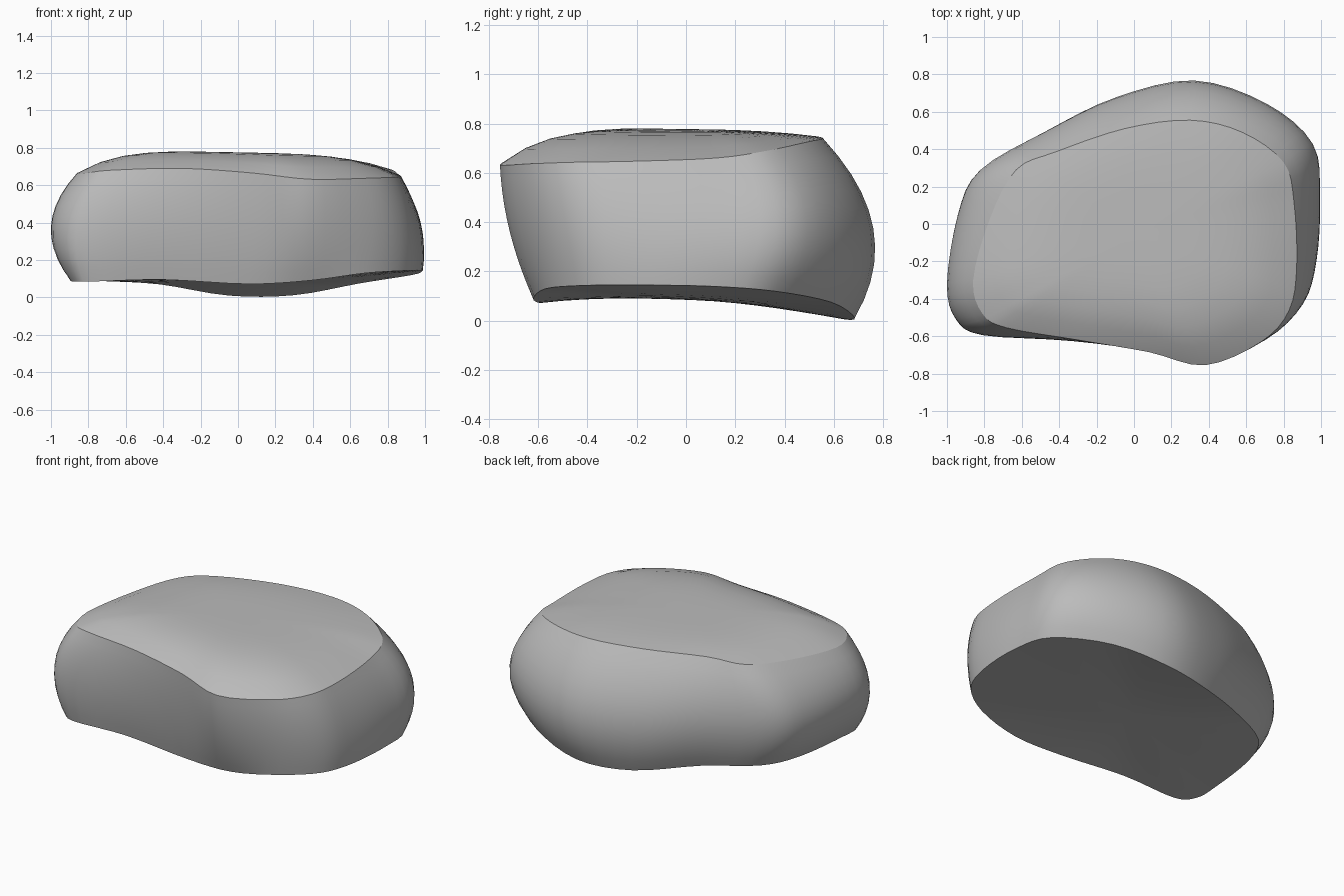
import bpy
import bmesh
import math
from mathutils import Vector

default_cube = bpy.data.objects.get("Cube")
if default_cube:
    bpy.data.objects.remove(default_cube, do_unlink=True)

# Control outlines, counter-clockwise from the -x end
TOP_RIM = [(-.86, -.30, .665), (-.81, -.48, .665), (-.68, -.555, .68), (-.3, -.62, .69),
           (.08, -.685, .665), (.38, -.755, .632), (.68, -.63, .637), (.83, -.46, .643),
           (.87, -.22, .647), (.855, .12, .66), (.8, .33, .69), (.58, .49, .725),
           (.3, .555, .74), (-.05, .51, .75), (-.42, .385, .75), (-.63, .29, .72),
           (-.77, .03, .69)]
WAIST = [(-1, -.32), (-.95, -.51), (-.8, -.595), (-.35, -.62), (.08, -.655), (.38, -.715),
         (.72, -.6), (.9, -.43), (.96, -.2), (.975, .15), (.945, .43), (.7, .64),
         (.32, .76), (-.1, .67), (-.48, .49), (-.82, .29), (-.94, .05)]
BOTTOM_RIM = [(-.89, -.33, .09), (-.88, -.48, .085), (-.78, -.565, .085), (-.4, -.57, .095),
              (.05, -.59, .072), (.38, -.62, .09), (.68, -.57, .13), (.89, -.42, .143),
              (.97, -.2, .145), (.985, .1, .14), (.93, .36, .12), (.65, .59, .075),
              (.3, .685, .012), (-.05, .62, .01), (-.42, .44, .07), (-.72, .27, .087),
              (-.84, .04, .09)]
STEPS = 4
WALL_ROWS = 10
CAP_RINGS = 7


def closed_curve(points):
    """Smooth closed curve through the points."""
    points = [Vector(p) for p in points]
    count = len(points)
    result = []
    for i in range(count):
        a, b, c, d = (points[(i + k) % count] for k in (-1, 0, 1, 2))
        for step in range(STEPS):
            t = step / STEPS
            result.append(b + (c - a) * (t / 2)
                          + (a * 2 - b * 5 + c * 4 - d) * (t * t / 2)
                          + (b * 3 - a - c * 3 + d) * (t ** 3 / 2))
    return result


def add_ring(bm, points):
    return [bm.verts.new(p) for p in points]


def bridge(bm, lower, upper):
    count = len(lower)
    for i in range(count):
        j = (i + 1) % count
        bm.faces.new((lower[i], lower[j], upper[j], upper[i]))


def add_cap(bm, rim, centre, height, power, facing_up):
    """Domed face made of shrinking rings inside a rim."""
    outer = rim
    for k in range(1, CAP_RINGS):
        s = 1 - k / CAP_RINGS
        points = []
        for v in rim:
            p = centre.lerp(v.co, s)
            blend = 1 - s ** power
            p.z = v.co.z + (height(p) - v.co.z) * blend
            points.append(p)
        inner = add_ring(bm, points)
        bridge(bm, *((outer, inner) if facing_up else (inner, outer)))
        outer = inner
    tip = bm.verts.new((centre.x, centre.y, height(centre)))
    for i in range(len(outer)):
        a, b = outer[i], outer[(i + 1) % len(outer)]
        bm.faces.new((a, b, tip) if facing_up else (b, a, tip))


def material(name, colour):
    mat = bpy.data.materials.new(name)
    mat.use_nodes = True
    mat.diffuse_color = colour
    mat.node_tree.nodes["Principled BSDF"].inputs["Base Color"].default_value = colour
    return mat


# Bulging side wall
bm = bmesh.new()
top = closed_curve(TOP_RIM)
bottom = closed_curve(BOTTOM_RIM)
waist = closed_curve([(x, y, (t[2] + b[2]) / 2)
                      for (x, y), t, b in zip(WAIST, TOP_RIM, BOTTOM_RIM)])
rows = []
for r in range(WALL_ROWS + 1):
    t = r / WALL_ROWS
    low, mid, high = (1 - t) * (1 - 2 * t), 4 * t * (1 - t), t * (2 * t - 1)
    rows.append(add_ring(bm, [b * low + w * mid + a * high
                              for b, w, a in zip(bottom, waist, top)]))
for lower, upper in zip(rows, rows[1:]):
    bridge(bm, lower, upper)

# Gently domed top and nearly flat underside
add_cap(bm, rows[-1], Vector((0, -.05, 0)), lambda p: .774 - .02 * p.x - .01 * p.y, 4, True)
add_cap(bm, rows[0], Vector((.05, .03, 0)), lambda p: .085 - .04 * p.y, 2, False)

# Crisp rims between the wall and the two faces
for ring in (rows[0], rows[-1]):
    for i, v in enumerate(ring):
        bm.edges.get((v, ring[(i + 1) % len(ring)])).smooth = False
for face in bm.faces:
    face.smooth = True

mesh = bpy.data.meshes.new("stone")
bm.to_mesh(mesh)
bm.free()
stone = bpy.data.objects.new("stone", mesh)
bpy.context.collection.objects.link(stone)
mesh.materials.append(material("stone grey", (.5, .5, .5, 1)))
